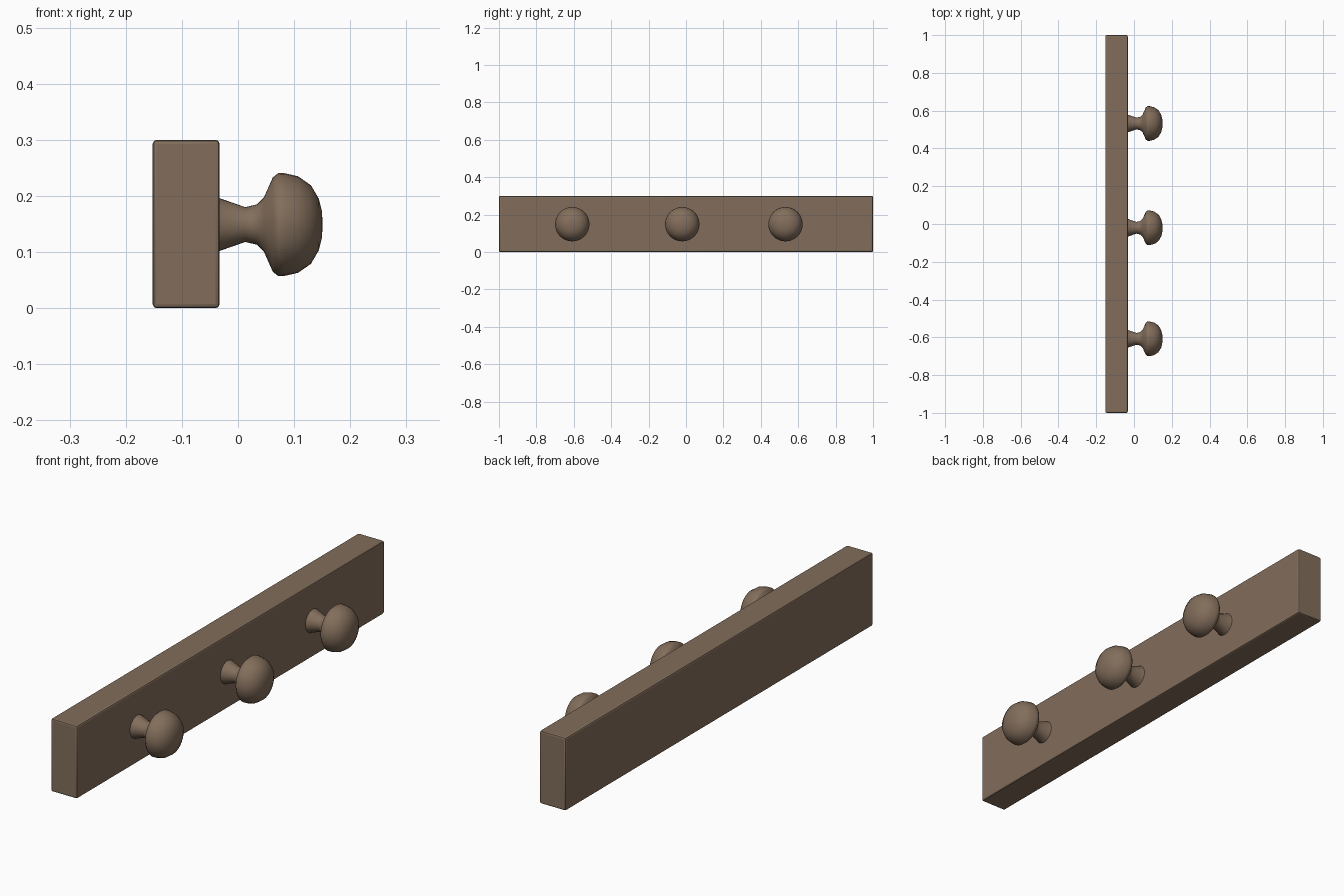
import bpy, bmesh, math
from mathutils import Matrix, Vector

if "Cube" in bpy.data.objects:
    bpy.data.objects.remove(bpy.data.objects["Cube"])

wood = bpy.data.materials.new("brown wood")
wood.diffuse_color = (0.225, 0.155, 0.105, 1)
wood.use_nodes = True
wood.node_tree.nodes["Principled BSDF"].inputs["Base Color"].default_value = wood.diffuse_color


def add_object(name, bm, angle):
    bmesh.ops.recalc_face_normals(bm, faces=bm.faces)
    mesh = bpy.data.meshes.new(name)
    bm.to_mesh(mesh)
    bm.free()
    obj = bpy.data.objects.new(name, mesh)
    bpy.context.collection.objects.link(obj)
    mesh.materials.append(wood)
    bpy.ops.object.select_all(action='DESELECT')
    obj.select_set(True)
    bpy.context.view_layer.objects.active = obj
    bpy.ops.object.shade_smooth_by_angle(angle=math.radians(angle))
    return obj


# Back board with small chamfered edges
bm = bmesh.new()
bmesh.ops.create_cube(bm, size=1)
bmesh.ops.scale(bm, vec=(0.119, 2.0, 0.3), verts=bm.verts)
bmesh.ops.translate(bm, vec=(-0.0925, 0, 0.15), verts=bm.verts)
bmesh.ops.bevel(bm, geom=bm.edges[:], offset=0.007, segments=2, profile=0.5, affect='EDGES')
add_object("back_board", bm, 20)

# Turned peg profile: (x, radius), starting just inside the board
PROFILE = [(-0.04, 0.049), (-0.033, 0.047), (0.013, 0.031), (0.034, 0.036), (0.046, 0.048),
           (0.062, 0.084), (0.072, 0.092), (0.083, 0.0915), (0.107, 0.086),
           (0.13, 0.070), (0.144, 0.046), (0.1495, 0.024), (0.151, 0)]


def add_peg(name, y):
    bm = bmesh.new()
    verts = [bm.verts.new((x, 0, r)) for x, r in PROFILE]
    edges = [bm.edges.new(pair) for pair in zip(verts, verts[1:])]
    bmesh.ops.spin(bm, geom=verts + edges, cent=(0, 0, 0), axis=(1, 0, 0),
                   angle=math.tau, steps=32, use_duplicate=False)
    bmesh.ops.remove_doubles(bm, verts=bm.verts, dist=0.0005)
    bmesh.ops.translate(bm, vec=(0, y, 0.149), verts=bm.verts)
    add_object(name, bm, 60)


# Three pegs along the board
for name, y in (("left_peg", -0.608), ("middle_peg", -0.02), ("right_peg", 0.532)):
    add_peg(name, y)
